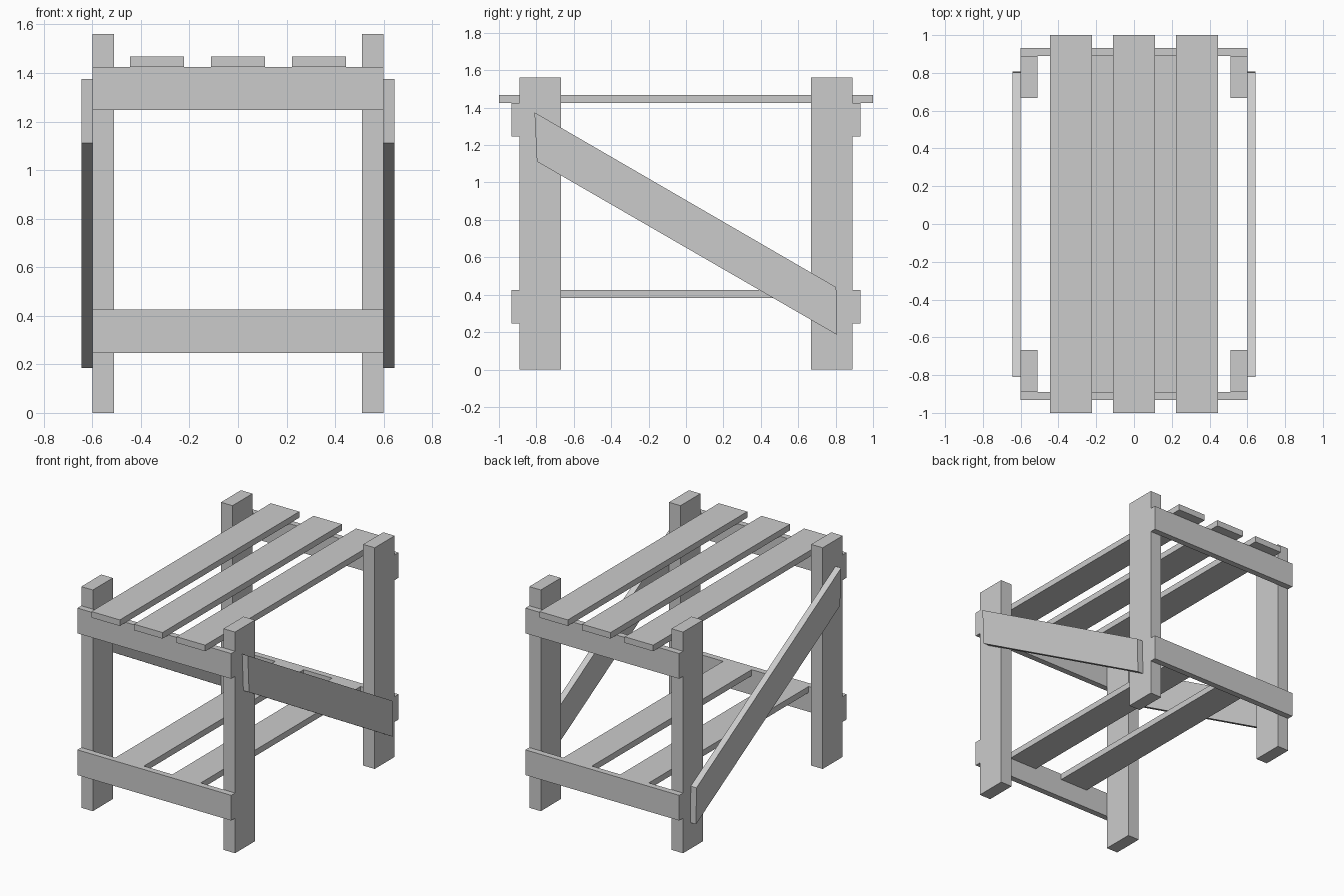
import bpy, bmesh

if "Cube" in bpy.data.objects:
    bpy.data.objects.remove(bpy.data.objects["Cube"])


def prism(name, profile, x0, x1):
    """Extrude a (y, z) outline from x0 to x1."""
    bm = bmesh.new()
    face = bm.faces.new([bm.verts.new((x0, y, z)) for y, z in profile])
    ext = bmesh.ops.extrude_face_region(bm, geom=[face])
    moved = [v for v in ext["geom"] if isinstance(v, bmesh.types.BMVert)]
    bmesh.ops.translate(bm, verts=moved, vec=(x1 - x0, 0, 0))
    bmesh.ops.recalc_face_normals(bm, faces=bm.faces)
    mesh = bpy.data.meshes.new(name)
    bm.to_mesh(mesh)
    bm.free()
    obj = bpy.data.objects.new(name, mesh)
    bpy.context.collection.objects.link(obj)
    return obj


def board(name, x, y, z):
    """Box spanning the given (min, max) ranges."""
    return prism(name, [(y[0], z[0]), (y[1], z[0]), (y[1], z[1]), (y[0], z[1])], *x)


def span(side, inner, outer):
    return tuple(sorted((side * inner, side * outer)))


SIDES_X = ((-1, "left"), (1, "right"))
SIDES_Y = ((-1, "front"), (1, "back"))

# Corner posts
for sx, nx in SIDES_X:
    for sy, ny in SIDES_Y:
        board(f"{ny}_{nx}_post", span(sx, 0.51, 0.60), span(sy, 0.667, 0.89), (0, 1.56))

# Cross rails outside the posts
for sy, ny in SIDES_Y:
    for level, z in (("lower", 0.247), ("upper", 1.247)):
        board(f"{ny}_{level}_rail", (-0.60, 0.60), span(sy, 0.89, 0.933), (z, z + 0.178))

# Top slats resting on the upper rails
for i, x in enumerate((-0.333, 0, 0.333)):
    board(f"top_slat_{i + 1}", (x - 0.111, x + 0.111), (-1, 1), (1.425, 1.468))

# Shelf slats fitted between the lower rails
for i, x in enumerate((-0.222, 0.222)):
    board(f"shelf_slat_{i + 1}", (x - 0.111, x + 0.111), (-0.89, 0.89), (0.382, 0.425))

# Diagonal side braces, high at the front
brace = [(-0.81, 1.375), (-0.797, 1.112), (0.808, 0.185), (0.803, 0.44)]
for sx, nx in SIDES_X:
    prism(f"{nx}_brace", brace, *span(sx, 0.60, 0.644))
